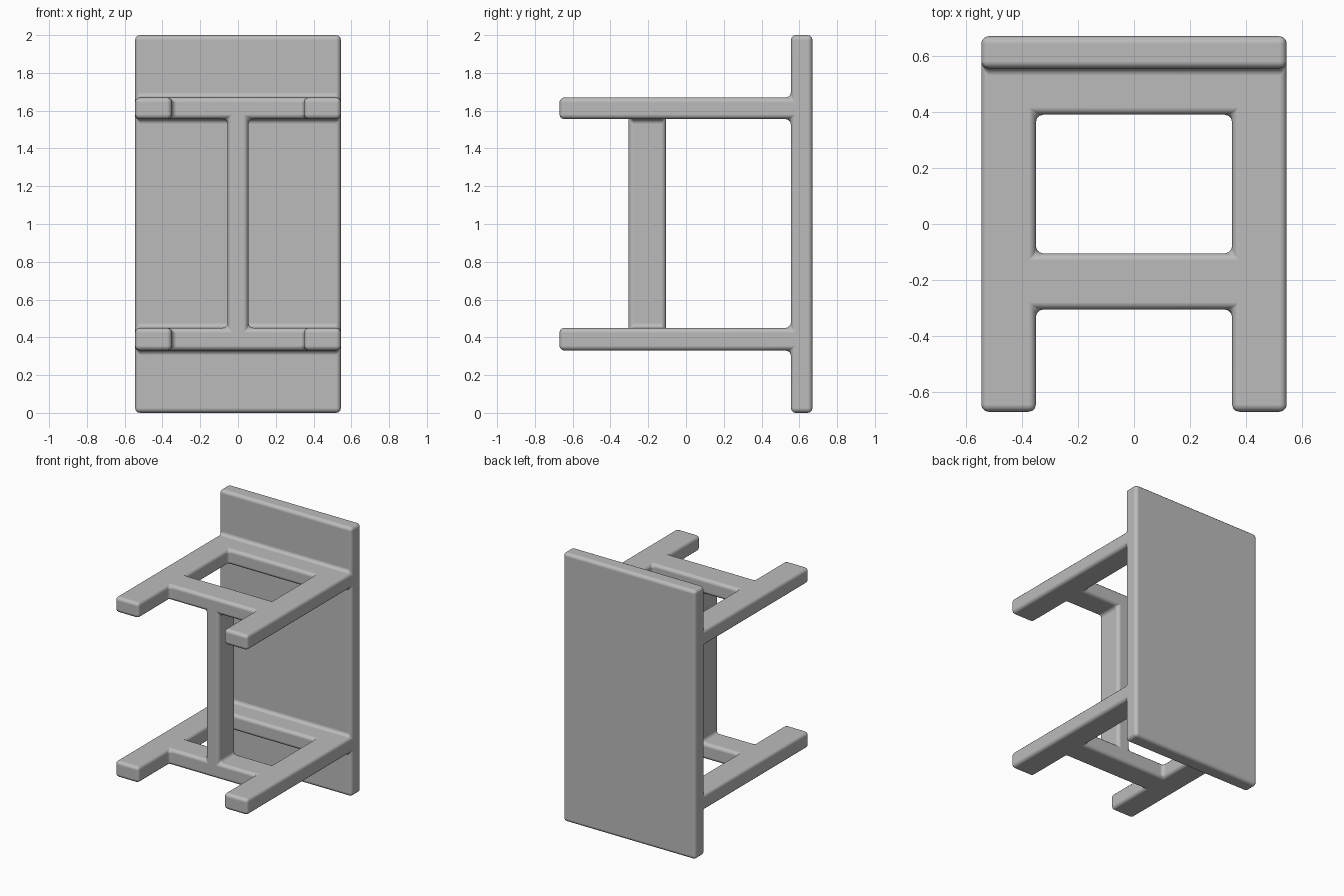
import bpy
import bmesh

if "Cube" in bpy.data.objects:
    bpy.data.objects.remove(bpy.data.objects["Cube"])

# Solid parts as (min corner, max corner); the table lies on its side
tabletop = ((-0.545, 0.555, 0.0), (0.545, 0.67, 2.0))
stretcher = ((-0.055, -0.305, 0.33), (0.055, -0.105, 1.67))
parts = [tabletop, stretcher]
for z0, z1 in ((0.33, 0.45), (1.555, 1.67)):
    for x0, x1 in ((-0.545, -0.35), (0.35, 0.545)):
        parts.append(((x0, -0.67, z0), (x1, 0.67, z1)))          # leg
    for y0, y1 in ((-0.305, -0.105), (0.39, 0.67)):
        parts.append(((-0.545, y0, z0), (0.545, y1, z1)))        # crossbar

# Split space along every part boundary, then find which cells are solid
cuts = [sorted({corner[a] for p in parts for corner in p}) for a in range(3)]


def solid(cell):
    if any(not 0 <= cell[a] < len(cuts[a]) - 1 for a in range(3)):
        return False
    mid = [(cuts[a][cell[a]] + cuts[a][cell[a] + 1]) / 2 for a in range(3)]
    return any(all(lo[a] < mid[a] < hi[a] for a in range(3)) for lo, hi in parts)


# Skin the solid cells as one fused shell
bm = bmesh.new()
verts = {}


def vert(key):
    if key not in verts:
        verts[key] = bm.verts.new([cuts[a][key[a]] for a in range(3)])
    return verts[key]


cells = [(i, j, k) for i in range(len(cuts[0]) - 1)
         for j in range(len(cuts[1]) - 1) for k in range(len(cuts[2]) - 1)]
for cell in filter(solid, cells):
    for a in range(3):
        b, c = (a + 1) % 3, (a + 2) % 3
        for side in (0, 1):
            beyond = list(cell)
            beyond[a] += 2 * side - 1
            if solid(beyond):
                continue
            ring = []
            for u, v in ((0, 0), (1, 0), (1, 1), (0, 1)):
                key = list(cell)
                key[a] += side
                key[b] += u
                key[c] += v
                ring.append(vert(tuple(key)))
            bm.faces.new(ring if side else ring[::-1]).smooth = True

mesh = bpy.data.meshes.new("table")
bm.to_mesh(mesh)
bm.free()
table = bpy.data.objects.new("table", mesh)
bpy.context.collection.objects.link(table)

# Soft rounded edges and filleted joints
bevel = table.modifiers.new("rounded_edges", 'BEVEL')
bevel.width = 0.026
bevel.segments = 3
bevel.limit_method = 'ANGLE'
bevel.harden_normals = True

grey = bpy.data.materials.new("plain grey")
grey.diffuse_color = (0.5, 0.5, 0.5, 1.0)
grey.use_nodes = True
grey.node_tree.nodes["Principled BSDF"].inputs["Base Color"].default_value = grey.diffuse_color
mesh.materials.append(grey)
